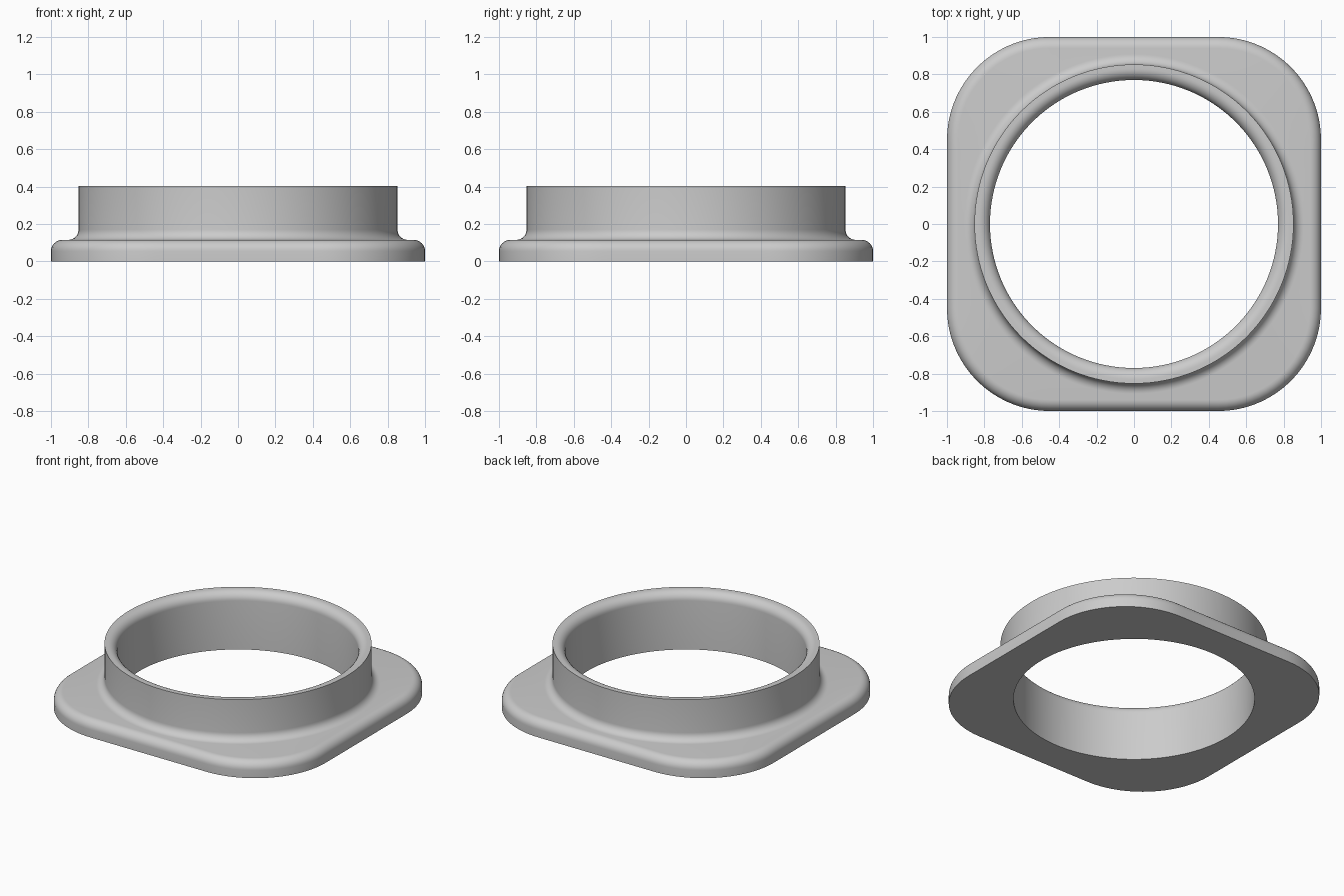
import bpy, bmesh, math

if "Cube" in bpy.data.objects:
    bpy.data.objects.remove(bpy.data.objects["Cube"])

HALF, CORNER = 1.0, 0.55        # square flange half width and corner radius
FLANGE_TOP, TOP = 0.115, 0.403  # heights
BORE, OUTER = 0.77, 0.853       # collar radii
EDGE, ROOT, LIP = 0.06, 0.055, 0.06  # fillet radii
ARC, SIDE, FIL = 18, 18, 8      # segments per corner, per straight side, per fillet


def square_ring(inset, z):
    """Rounded square outline, moved inwards by inset."""
    c, r, pts = HALF - CORNER, CORNER - inset, []
    for q in range(4):
        a0 = q * math.pi / 2
        ca, sa = math.cos(a0), math.sin(a0)
        quarter = [(c + r * math.cos(t), c + r * math.sin(t))
                   for t in (i / ARC * math.pi / 2 for i in range(ARC + 1))]
        quarter += [(c - 2 * c * i / SIDE, c + r) for i in range(1, SIDE)]
        pts += [(x * ca - y * sa, x * sa + y * ca, z) for x, y in quarter]
    return pts


ANGLES = [math.atan2(y, x) for x, y, _ in square_ring(0, 0)]


def circle_ring(r, z):
    return [(r * math.cos(a), r * math.sin(a), z) for a in ANGLES]


steps = [i / FIL * math.pi / 2 for i in range(FIL + 1)]
rings = [circle_ring(BORE, 0), square_ring(0, 0)]
# rounded upper edge of the flange
rings += [square_ring(EDGE * (1 - math.cos(t)), FLANGE_TOP - EDGE * (1 - math.sin(t)))
          for t in steps]
# concave fillet at the root of the collar
rings += [circle_ring(OUTER + ROOT * (1 - math.sin(t)), FLANGE_TOP + ROOT * (1 - math.cos(t)))
          for t in steps]
# sharp outer rim, then rounded inner lip
rings.append(circle_ring(OUTER, TOP))
rings += [circle_ring(BORE + LIP * (1 - math.sin(t)), TOP - LIP * (1 - math.cos(t)))
          for t in steps]

# skin the closed cross-section
bm = bmesh.new()
loops = [[bm.verts.new(p) for p in ring] for ring in rings]
n = len(ANGLES)
for k, a in enumerate(loops):
    b = loops[(k + 1) % len(loops)]
    for i in range(n):
        j = (i + 1) % n
        bm.faces.new((a[i], a[j], b[j], b[i]))
bmesh.ops.recalc_face_normals(bm, faces=bm.faces)
mesh = bpy.data.meshes.new("flanged_collar")
bm.to_mesh(mesh)
bm.free()

grey = bpy.data.materials.new("light_grey")
grey.diffuse_color = (0.6, 0.6, 0.6, 1)
grey.use_nodes = True
grey.node_tree.nodes["Principled BSDF"].inputs["Base Color"].default_value = grey.diffuse_color
mesh.materials.append(grey)
collar = bpy.data.objects.new("flanged_collar", mesh)
bpy.context.collection.objects.link(collar)
bpy.context.view_layer.objects.active = collar
collar.select_set(True)
bpy.ops.object.shade_smooth_by_angle(angle=math.radians(30))
